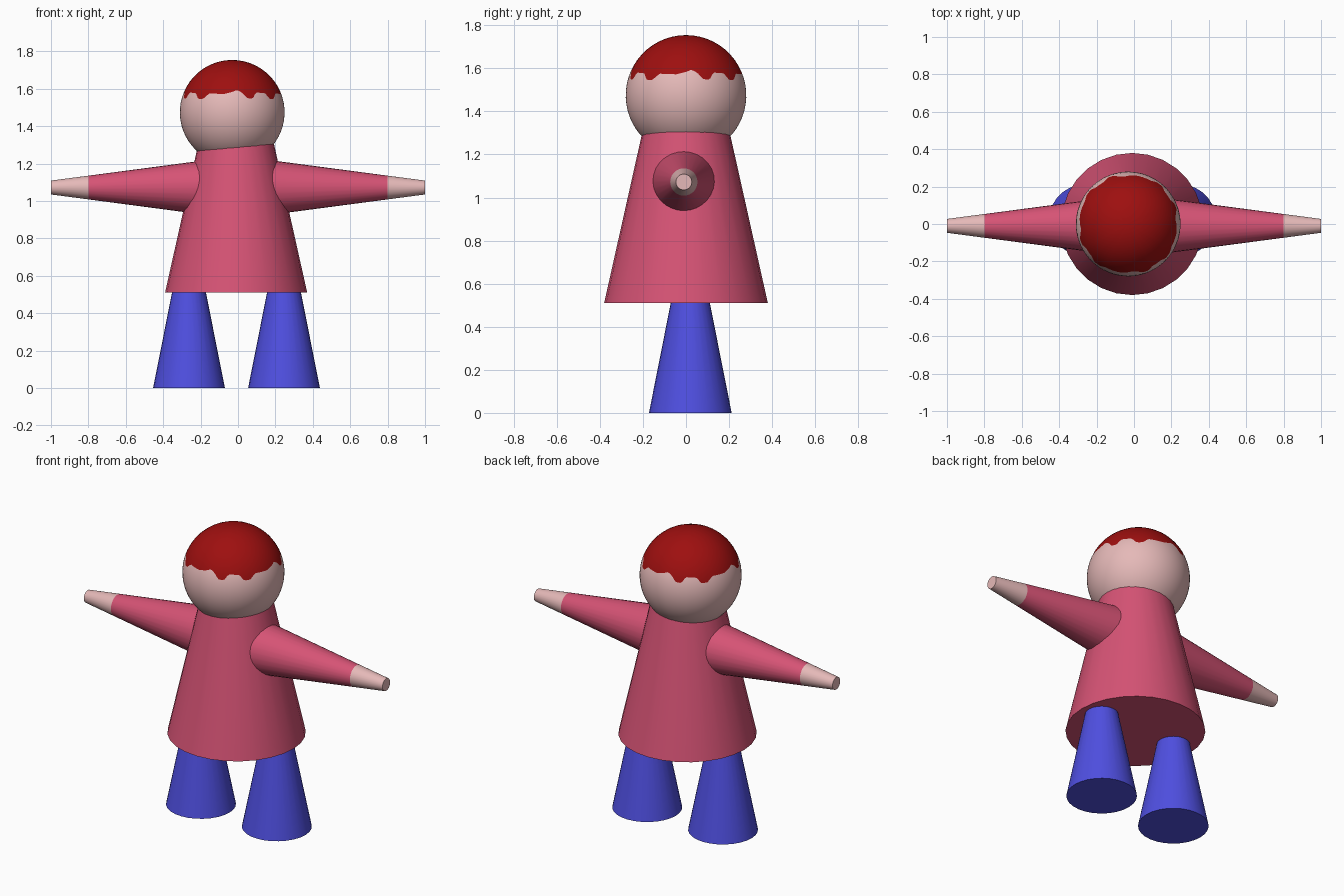
import bpy, bmesh, math
from mathutils import Vector

if "Cube" in bpy.data.objects:
    bpy.data.objects.remove(bpy.data.objects["Cube"])


def material(name, rgb):
    """Flat colour from 0-255 display values."""
    lin = [((c / 255 + 0.055) / 1.055) ** 2.4 if c > 10 else c / 255 / 12.92 for c in rgb]
    m = bpy.data.materials.new(name)
    m.diffuse_color = (*lin, 1)
    m.use_nodes = True
    m.node_tree.nodes["Principled BSDF"].inputs["Base Color"].default_value = m.diffuse_color
    return m


PINK = material("pink_cloth", (214, 83, 117))
BLUE = material("blue_cloth", (79, 79, 225))
SKIN = material("skin", (229, 185, 184))
RED = material("red_hair", (158, 15, 15))


def finish(name, bm, mats, smooth_angle=40):
    bmesh.ops.recalc_face_normals(bm, faces=bm.faces)
    me = bpy.data.meshes.new(name)
    bm.to_mesh(me)
    bm.free()
    for m in mats:
        me.materials.append(m)
    ob = bpy.data.objects.new(name, me)
    bpy.context.collection.objects.link(ob)
    bpy.ops.object.select_all(action='DESELECT')
    ob.select_set(True)
    bpy.context.view_layer.objects.active = ob
    bpy.ops.object.shade_smooth_by_angle(angle=math.radians(smooth_angle))
    return ob


def tapered(name, start, end, r1, r2, mat, sides=28):
    """Capped cone section running from start to end."""
    start, end = Vector(start), Vector(end)
    axis = end - start
    bm = bmesh.new()
    bmesh.ops.create_cone(bm, cap_ends=True, segments=sides, radius1=r1,
                          radius2=r2, depth=axis.length)
    rot = axis.to_track_quat('Z', 'Y').to_matrix()
    for v in bm.verts:
        v.co = rot @ v.co + (start + end) / 2
    return finish(name, bm, [mat])


# Legs, running up into the coat
for side, x in (("left", -0.262), ("right", 0.246)):
    tapered(side + "_leg", (x, 0.02, 0), (x, 0.02, 0.6), 0.192, 0.073, BLUE)

# Coat, running up into the head
tapered("coat", (-0.01, 0, 0.51), (-0.01, 0, 1.36), 0.38, 0.19, PINK)

# Sleeves and hands
for side, s in (("left", -1), ("right", 1)):
    r = lambda x: 0.037 + 0.132 * (1 - x)
    y, z = -0.01, 1.072
    tapered(side + "_sleeve", (s * 0.05, y, z), (s * 0.8, y, z), r(0.05), r(0.8), PINK)
    tapered(side + "_hand", (s * 0.8, y, z), (s, y, z), r(0.8), r(1), SKIN)

# Head: sphere with one ring bent to the ragged hairline (repeats each quarter turn)
CENTRE, R = Vector((-0.031, 0, 1.474)), 0.28
HAIRLINE = [(0, 1.583), (6, 1.594), (12, 1.578), (17, 1.55), (24, 1.547), (29, 1.58),
            (42, 1.577), (48, 1.545), (55, 1.547), (62, 1.575), (80, 1.572), (90, 1.583)]


def hair_polar(deg):
    deg %= 90
    for (a, za), (b, zb) in zip(HAIRLINE, HAIRLINE[1:]):
        if a <= deg <= b:
            z = za + (zb - za) * (deg - a) / (b - a)
            return math.acos((z - CENTRE.z) / R)


SEG, UPPER, LOWER = 144, 10, 18
bm = bmesh.new()
top = bm.verts.new(CENTRE + Vector((0, 0, R)))
bottom = bm.verts.new(CENTRE - Vector((0, 0, R)))
rings = []
for i in range(1, UPPER + LOWER):
    ring = []
    for j in range(SEG):
        deg = 360 * j / SEG
        h = hair_polar(deg)
        t = h * i / UPPER if i <= UPPER else h + (math.pi - h) * (i - UPPER) / LOWER
        p = math.radians(deg)
        ring.append(bm.verts.new(CENTRE + R * Vector(
            (math.sin(t) * math.sin(p), -math.sin(t) * math.cos(p), math.cos(t)))))
    rings.append(ring)
for j in range(SEG):
    k = (j + 1) % SEG
    bm.faces.new((top, rings[0][j], rings[0][k])).material_index = 1
    bm.faces.new((bottom, rings[-1][k], rings[-1][j]))
    for i in range(len(rings) - 1):
        f = bm.faces.new((rings[i][j], rings[i + 1][j], rings[i + 1][k], rings[i][k]))
        f.material_index = 1 if i + 1 < UPPER else 0
finish("head", bm, [SKIN, RED])
